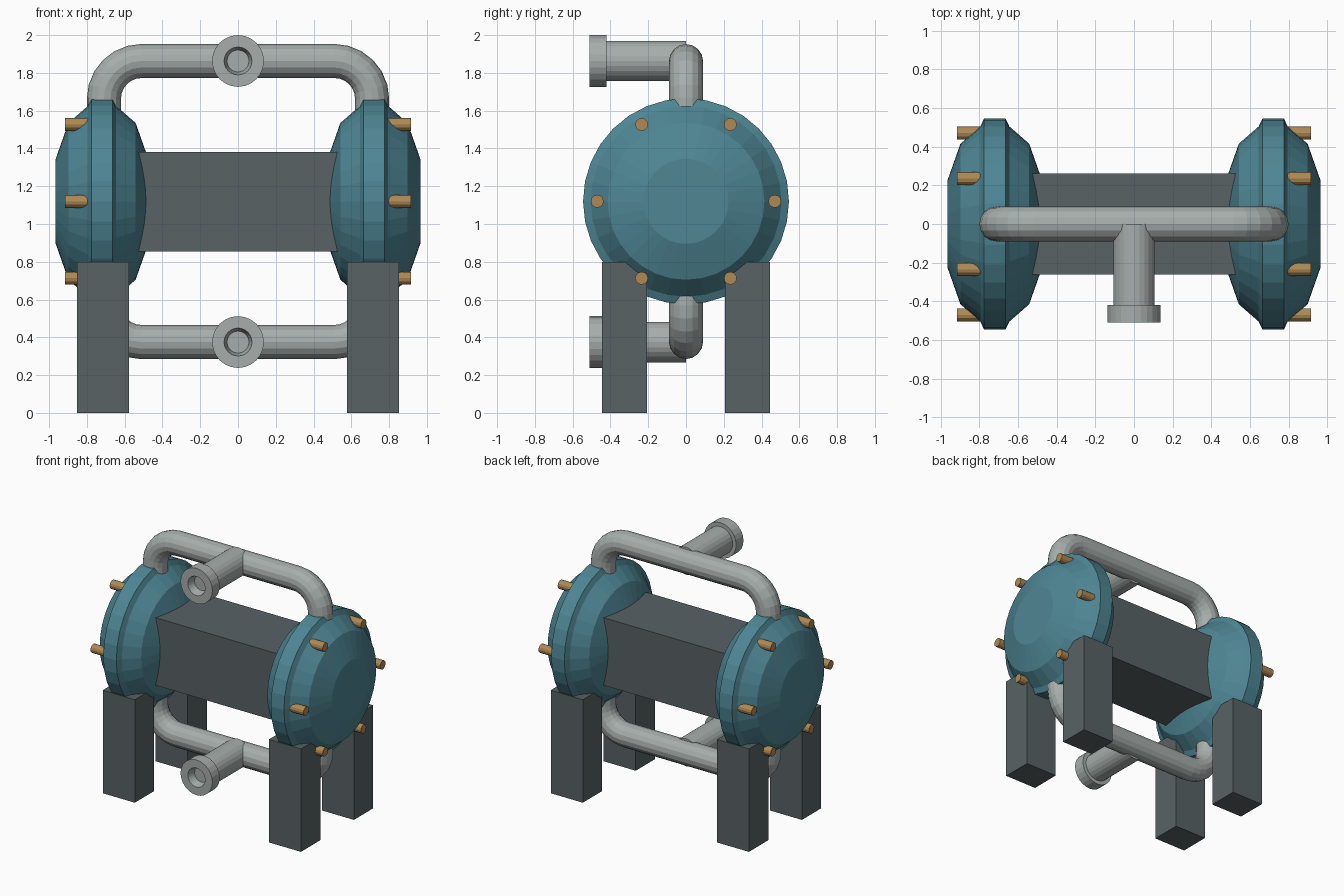
import bpy
import bmesh
from math import pi, sin, cos
from mathutils import Vector, Matrix

cube = bpy.data.objects.get("Cube")
if cube:
    bpy.data.objects.remove(cube, do_unlink=True)


def linear(c):
    c /= 255
    return c / 12.92 if c <= 0.04045 else ((c + 0.055) / 1.055) ** 2.4


def material(name, *rgb):
    colour = [linear(c) for c in rgb] + [1]
    mat = bpy.data.materials.new(name)
    mat.use_nodes = True
    mat.diffuse_color = colour
    mat.node_tree.nodes["Principled BSDF"].inputs["Base Color"].default_value = colour
    return mat


teal = material("teal paint", 78, 134, 148)
dark = material("dark grey", 88, 98, 101)
steel = material("pipe grey", 166, 174, 171)
brass = material("brass", 176, 138, 84)


def add_mesh(name, bm, mat):
    bmesh.ops.recalc_face_normals(bm, faces=bm.faces)
    mesh = bpy.data.meshes.new(name)
    bm.to_mesh(mesh)
    bm.free()
    mesh.materials.append(mat)
    obj = bpy.data.objects.new(name, mesh)
    bpy.context.collection.objects.link(obj)
    return obj


def box(name, size, centre, mat):
    bm = bmesh.new()
    bmesh.ops.create_cube(bm, size=1, matrix=Matrix.Translation(centre) @ Matrix.Diagonal((*size, 1)))
    return add_mesh(name, bm, mat)


def lathe(name, profile, sides, origin, direction, mat):
    """Revolve (distance, radius) points about an axis."""
    bm = bmesh.new()
    verts = [bm.verts.new((r, 0, d)) for d, r in profile]
    edges = [bm.edges.new(pair) for pair in zip(verts, verts[1:])]
    bmesh.ops.spin(bm, geom=verts + edges, cent=(0, 0, 0), axis=(0, 0, 1),
                   angle=2 * pi, steps=sides)
    bmesh.ops.remove_doubles(bm, verts=bm.verts, dist=0.0005)
    turn = Vector(direction).to_track_quat('Z', 'Y').to_matrix().to_4x4()
    bm.transform(Matrix.Translation(origin) @ turn)
    return add_mesh(name, bm, mat)


def pipe(name, points, radius, mat):
    curve = bpy.data.curves.new(name, 'CURVE')
    curve.dimensions = '3D'
    curve.bevel_depth = radius
    curve.bevel_resolution = 6
    curve.use_fill_caps = True
    spline = curve.splines.new('POLY')
    spline.points.add(len(points) - 1)
    for p, co in zip(spline.points, points):
        p.co = (*co, 1)
    spline.use_smooth = False
    curve.materials.append(mat)
    obj = bpy.data.objects.new(name, curve)
    bpy.context.collection.objects.link(obj)
    bpy.ops.object.select_all(action='DESELECT')
    obj.select_set(True)
    bpy.context.view_layer.objects.active = obj
    bpy.ops.object.convert(target='MESH')


DRUM_Z = 1.12
PIPE_X = 0.71
BEND = 0.2

# Central block
box("centre_block", (1.2, 0.52, 0.525), (0, 0, 1.118), dark)

# Drum half profile, mirrored about the middle of its rim
half = [(0.245, 0), (0.245, 0.225), (0.178, 0.415), (0.075, 0.505), (0.056, 0.545)]
drum = half + [(-d, r) for d, r in reversed(half)]
bolt = [(0, 0), (0, 0.034), (0.175, 0.034), (0.175, 0)]

for side, s in (("left", 1), ("right", -1)):
    lathe(side + "_drum", drum, 32, (s * 0.72, 0, DRUM_Z), (s, 0, 0), teal)

    # Ring of bolts on the outer face
    for i in range(6):
        a = i * pi / 3
        lathe(f"{side}_bolt_{i + 1}", bolt, 12,
              (s * 0.74, 0.47 * cos(a), DRUM_Z + 0.47 * sin(a)), (s, 0, 0), brass)

    # Legs
    for end, y in (("front", -0.325), ("back", 0.325)):
        box(f"{end}_{side}_leg", (0.275, 0.237, 0.8), (s * 0.714, y, 0.4), dark)

# Manifold pipes, each with a flanged and recessed port at the front
port = [(0, 0), (0, 0.107), (0.42, 0.107), (0.42, 0.137), (0.51, 0.137),
        (0.51, 0.074), (0.45, 0.058), (0.45, 0)]
for level, z, up, end_z in (("upper", 1.863, 1, 1.55), ("lower", 0.375, -1, 0.69)):
    arc = [(PIPE_X - BEND + BEND * cos(a), 0, z + up * BEND * (sin(a) - 1))
           for a in (i * pi / 12 for i in range(7))]
    right_half = [(PIPE_X, 0, end_z)] + arc
    left_half = [(-x, y, h) for x, y, h in reversed(right_half)]
    pipe(level + "_manifold", right_half + left_half, 0.09, steel)
    lathe(level + "_port", port, 24, (0, 0, z), (0, -1, 0), steel)
